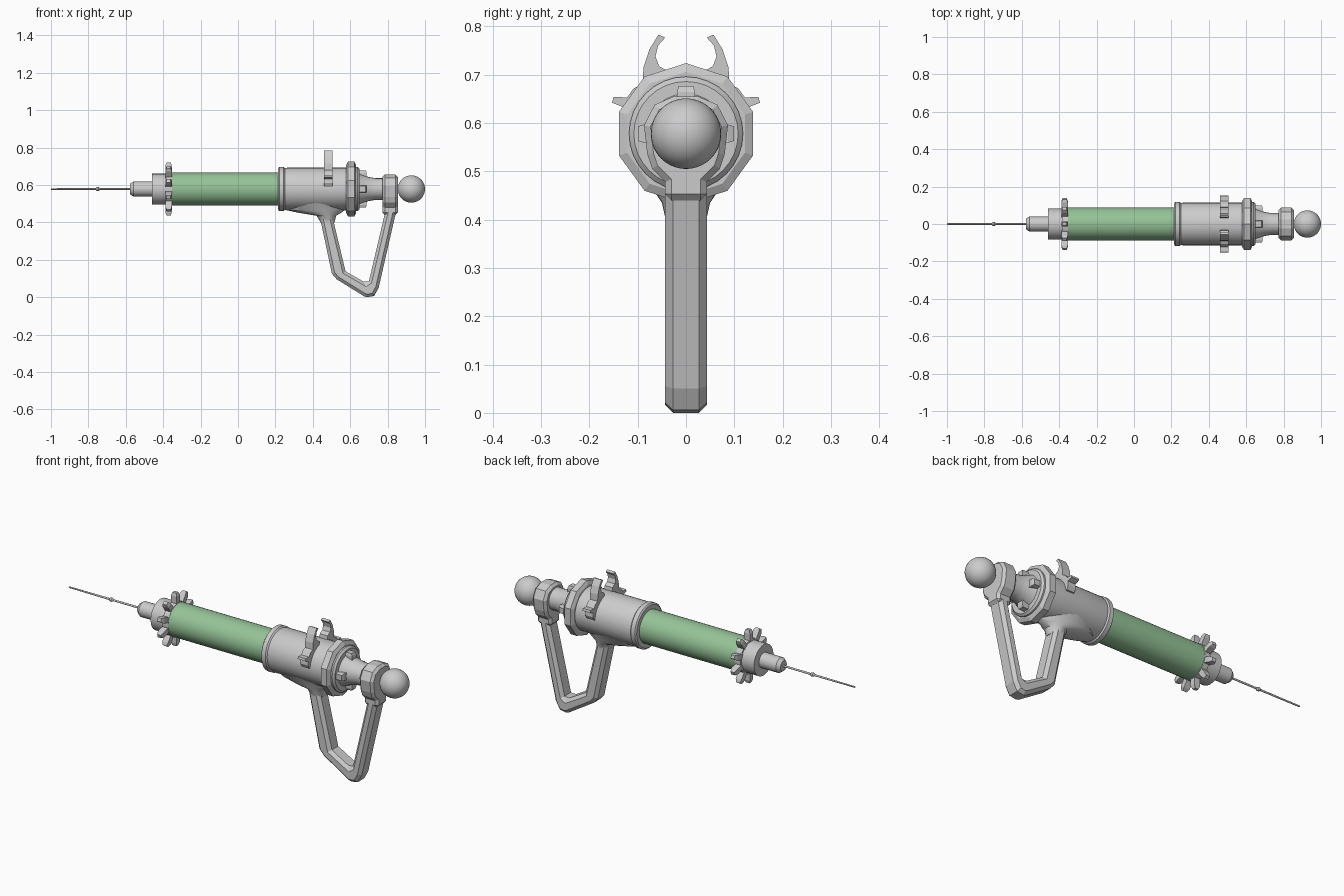
import bpy, bmesh
from math import sin, cos, pi, radians
from mathutils import Matrix, Vector

if "Cube" in bpy.data.objects:
    bpy.data.objects.remove(bpy.data.objects["Cube"])

AXIS_Z = 0.578


def make(name, bm, smooth=True, bevel=0.0, angle=60, material=None):
    bmesh.ops.recalc_face_normals(bm, faces=bm.faces)
    me = bpy.data.meshes.new(name)
    bm.to_mesh(me)
    bm.free()
    ob = bpy.data.objects.new(name, me)
    bpy.context.collection.objects.link(ob)
    if material:
        me.materials.append(material)
    if bevel:
        m = ob.modifiers.new("chamfer", 'BEVEL')
        m.width = bevel
        m.segments = 1
        m.limit_method = 'ANGLE'
        m.angle_limit = radians(angle)
    if smooth:
        bpy.ops.object.select_all(action='DESELECT')
        ob.select_set(True)
        bpy.context.view_layer.objects.active = ob
        bpy.ops.object.shade_smooth_by_angle(angle=radians(32))
    return ob


def skin(bm, rings):
    """Join rings of equal point count and cap both ends."""
    vs = [[bm.verts.new(p) for p in r] for r in rings]
    n = len(vs[0])
    for a, b in zip(vs, vs[1:]):
        for i in range(n):
            j = (i + 1) % n
            bm.faces.new((a[i], a[j], b[j], b[i]))
    bm.faces.new(vs[0])
    bm.faces.new(vs[-1])


def lathe(name, profile, n=32, smooth=True, material=None):
    """Turn (x, radius) pairs around the barrel axis, one vertex on top."""
    bm = bmesh.new()
    skin(bm, [[(x, r * sin(2 * pi * i / n), AXIS_Z + r * cos(2 * pi * i / n))
               for i in range(n)] for x, r in profile])
    return make(name, bm, smooth, material=material)


def prism(name, pts, axis, lo, hi, bevel=0.0, angle=60):
    """Extrude a 2D outline: axis 'y' takes (x, z), axis 'x' takes (y, z)."""
    bm = bmesh.new()
    if axis == 'y':
        skin(bm, [[(a, d, b) for a, b in pts] for d in (lo, hi)])
    else:
        skin(bm, [[(d, a, b) for a, b in pts] for d in (lo, hi)])
    return make(name, bm, False, bevel, angle)


def radial_studs(name, count, x0, x1, r0, r1, w0, w1, taper):
    """Tapered blocks spread round the barrel axis."""
    bm = bmesh.new()
    for k in range(count):
        rot = Matrix.Rotation(2 * pi * k / count, 3, 'X')
        rings = []
        for r, w, t in ((r0, w0, 0), (r0 + 0.75 * (r1 - r0), w0, 0), (r1, w1, taper)):
            box = [(x0 + t, -w, r), (x1 - t, -w, r), (x1 - t, w, r), (x0 + t, w, r)]
            rings.append([rot @ Vector(p) + Vector((0, 0, AXIS_Z)) for p in box])
        skin(bm, rings)
    return make(name, bm, False)


green = bpy.data.materials.new("green_glass")
green.diffuse_color = (0.30, 0.55, 0.31, 1)
green.use_nodes = True
green.node_tree.nodes["Principled BSDF"].inputs["Base Color"].default_value = green.diffuse_color

# Needle with its small bead, nozzle and hub
lathe("needle", [(-1.0, 0.004), (-0.762, 0.005), (-0.755, 0.010), (-0.745, 0.010),
                 (-0.738, 0.005), (-0.56, 0.005)], 12)
lathe("nozzle", [(-0.578, 0.027), (-0.56, 0.040), (-0.45, 0.040)], 24)
lathe("hub", [(-0.46, 0.082), (-0.385, 0.082), (-0.385, 0.090), (-0.352, 0.090)])
radial_studs("hub_studs", 10, -0.388, -0.354, 0.075, 0.142, 0.014, 0.009, 0.006)

# Liquid tube
lathe("tube", [(-0.355, 0.088), (0.225, 0.088)], 40, material=green)

# Main body with front lip
lathe("front_lip", [(0.215, 0.110), (0.221, 0.118), (0.244, 0.118), (0.252, 0.110)], 40)
lathe("body", [(0.245, 0.110), (0.262, 0.114), (0.59, 0.114)], 40)

# Fairing blending the body into the handle
bm = bmesh.new()
rings = []
for z, x0, x1, hy in ((0.53, 0.256, 0.58, 0.100), (0.465, 0.256, 0.57, 0.066),
                      (0.45, 0.33, 0.55, 0.060), (0.435, 0.42, 0.525, 0.050),
                      (0.40, 0.442, 0.516, 0.042)):
    cx, hx = (x0 + x1) / 2, (x1 - x0) / 2
    rings.append([(cx + hx * cos(2 * pi * i / 24), hy * sin(2 * pi * i / 24), z)
                  for i in range(24)])
skin(bm, rings)
make("handle_fairing", bm)

# Ten-sided ring, rear plate, cone and rod
lathe("rear_ring", [(0.578, 0.128), (0.588, 0.146), (0.622, 0.146), (0.632, 0.128)], 10, False)
lathe("rear_plate", [(0.60, 0.118), (0.640, 0.118), (0.650, 0.108)], 32)
lathe("rear_cone", [(0.64, 0.088), (0.66, 0.078), (0.70, 0.064), (0.735, 0.058), (0.80, 0.058)], 24)

# Four fins on the cone
radial_studs("cone_fins", 4, 0.640, 0.688, 0.05, 0.099, 0.019, 0.015, 0.005)

# Collar that carries the rear of the handle
half = [(0.025, 0.655), (0.065, 0.638), (0.087, 0.595), (0.080, 0.535),
        (0.070, 0.505), (0.043, 0.478), (0.043, 0.44)]
prism("rear_collar", half + [(-y, z) for y, z in reversed(half)], 'x', 0.772, 0.855, 0.013)

# End ball
bm = bmesh.new()
bmesh.ops.create_uvsphere(bm, u_segments=32, v_segments=20, radius=0.073,
                          matrix=Matrix.Translation((0.927, 0, AXIS_Z)))
make("end_ball", bm)

# Handle loop: outer edge down and up, then the inner edge back
handle = [(0.425, 0.48), (0.437, 0.43), (0.502, 0.125), (0.528, 0.095), (0.675, 0.004),
          (0.690, 0.0), (0.728, 0.006), (0.752, 0.05), (0.853, 0.49),
          (0.795, 0.49), (0.700, 0.085), (0.685, 0.075), (0.575, 0.138),
          (0.505, 0.43), (0.495, 0.48)]
prism("handle", handle, 'y', -0.043, 0.043, 0.016)

# Pair of claws with side barbs clamped on the body
claw = [(0.100, 0.585), (0.120, 0.590), (0.130, 0.610), (0.128, 0.632), (0.153, 0.642),
        (0.150, 0.654), (0.122, 0.653), (0.108, 0.672), (0.090, 0.680), (0.088, 0.715),
        (0.076, 0.752), (0.057, 0.783), (0.043, 0.777), (0.058, 0.760), (0.063, 0.738),
        (0.056, 0.718), (0.035, 0.706), (0.030, 0.675), (0.070, 0.645)]
for name, s in (("claw_left", -1), ("claw_right", 1)):
    prism(name, [(s * y, z) for y, z in claw], 'x', 0.460, 0.506)
